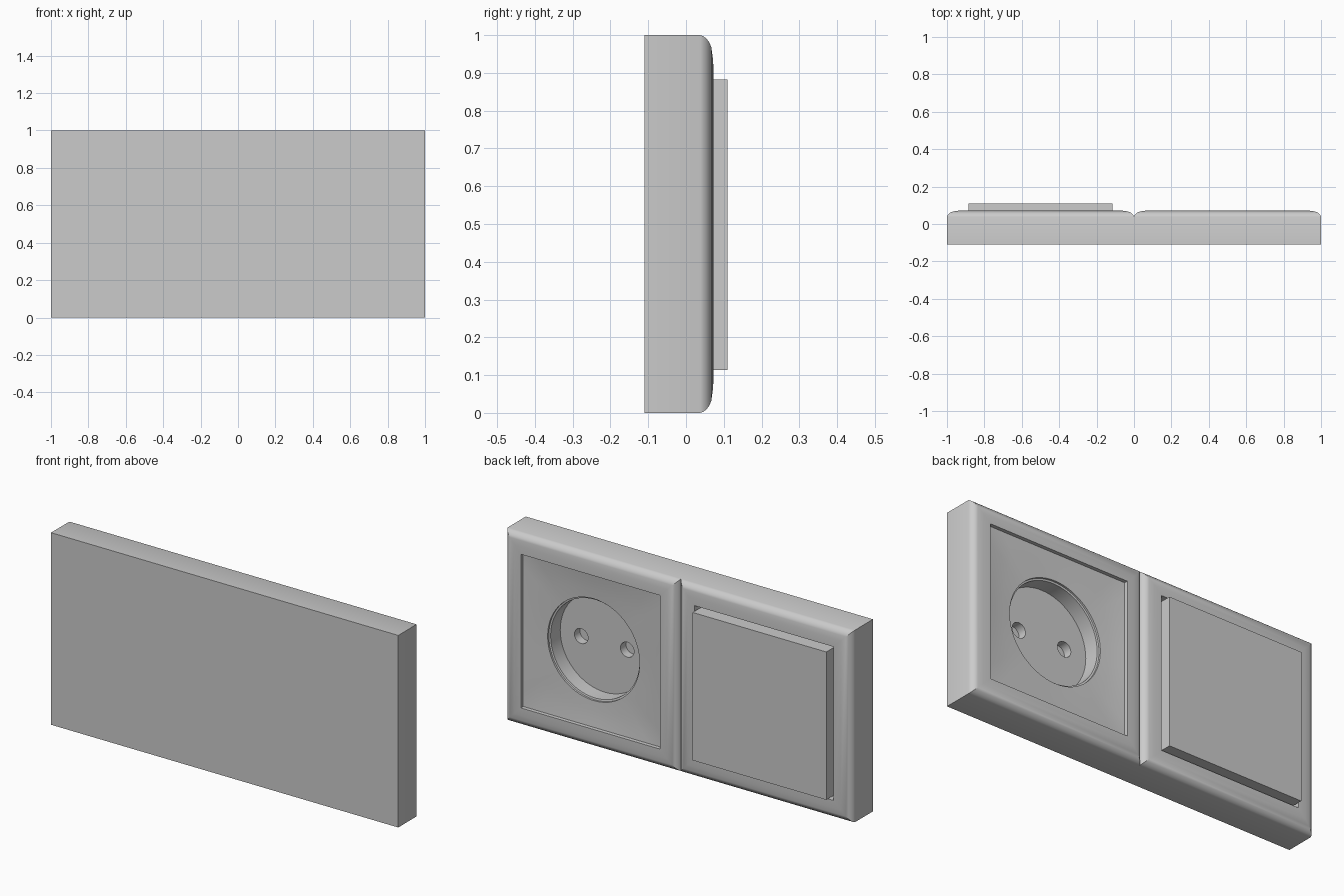
import bpy, bmesh
from math import pi, cos, sin, radians

if "Cube" in bpy.data.objects:
    bpy.data.objects.remove(bpy.data.objects["Cube"])


def loft(name, rings):
    """Closed solid through a list of equal-length point rings."""
    bm = bmesh.new()
    loops = [[bm.verts.new(p) for p in ring] for ring in rings]
    n = len(loops[0])
    for a, b in zip(loops, loops[1:]):
        for i in range(n):
            j = (i + 1) % n
            bm.faces.new((a[i], a[j], b[j], b[i]))
    bm.faces.new(loops[0])
    bm.faces.new(loops[-1])
    bmesh.ops.recalc_face_normals(bm, faces=bm.faces)
    mesh = bpy.data.meshes.new(name)
    bm.to_mesh(mesh)
    bm.free()
    ob = bpy.data.objects.new(name, mesh)
    bpy.context.collection.objects.link(ob)
    return ob


def square(cx, half, y, cz=0.5):
    return [(cx + sx * half, y, cz + sz * half)
            for sx, sz in ((-1, -1), (1, -1), (1, 1), (-1, 1))]


def blend_ring(cx, half, radius, t, y, n=64):
    """Ring between a square (t = 0) and a circle (t = 1)."""
    pts = []
    for i in range(n):
        a = 2 * pi * i / n
        c, s = cos(a), sin(a)
        r = (1 - t) * half / max(abs(c), abs(s)) + t * radius
        pts.append((cx + r * c, y, 0.5 + r * s))
    return pts


def smooth(ob, angle=30):
    bpy.ops.object.select_all(action='DESELECT')
    ob.select_set(True)
    bpy.context.view_layer.objects.active = ob
    bpy.ops.object.shade_smooth_by_angle(angle=radians(angle))


# Rounded frames: (inset, y) from the wall side over the front into the opening
PROFILE = [(0, -0.11), (0, 0.038), (0.003, 0.046), (0.01, 0.055), (0.02, 0.062),
           (0.032, 0.067), (0.06, 0.071), (0.09, 0.073), (0.1, 0.073), (0.1, -0.1)]
for name, cx in (("socket_frame", 0.5), ("switch_frame", -0.5)):
    smooth(loft(name, [square(cx, 0.5 - i, y) for i, y in PROFILE]))

# Rocker switch plate
loft("switch_rocker", [square(-0.5, 0.385, -0.1, 0.498), square(-0.5, 0.385, 0.11, 0.498)])

# Socket insert: square edge dishing into a round well
INSERT = [(0, -0.1), (0, 0.058), (0.3, 0.053), (0.65, 0.049), (1, 0.046)]
rings = [blend_ring(0.5, 0.397, 0.265, t, y) for t, y in INSERT]
rings += [blend_ring(0.5, 0, r, 1, y) for r, y in ((0.265, 0.036), (0.256, 0.034), (0.256, -0.045))]
insert = loft("socket_insert", rings)

# Pin holes cut into the well floor
bpy.context.view_layer.objects.active = insert
for x in (0.37, 0.635):
    bpy.ops.mesh.primitive_cylinder_add(vertices=24, radius=0.039, depth=0.1,
                                        location=(x, -0.04, 0.5), rotation=(pi / 2, 0, 0))
    cutter = bpy.context.object
    cutter.name = "pin_hole_cutter"
    cutter.hide_render = True
    mod = insert.modifiers.new("pin_hole", 'BOOLEAN')
    mod.operation = 'DIFFERENCE'
    mod.solver = 'EXACT'
    mod.object = cutter
    bpy.context.view_layer.objects.active = insert
    bpy.ops.object.modifier_apply(modifier=mod.name)
    bpy.data.objects.remove(cutter)
smooth(insert)
